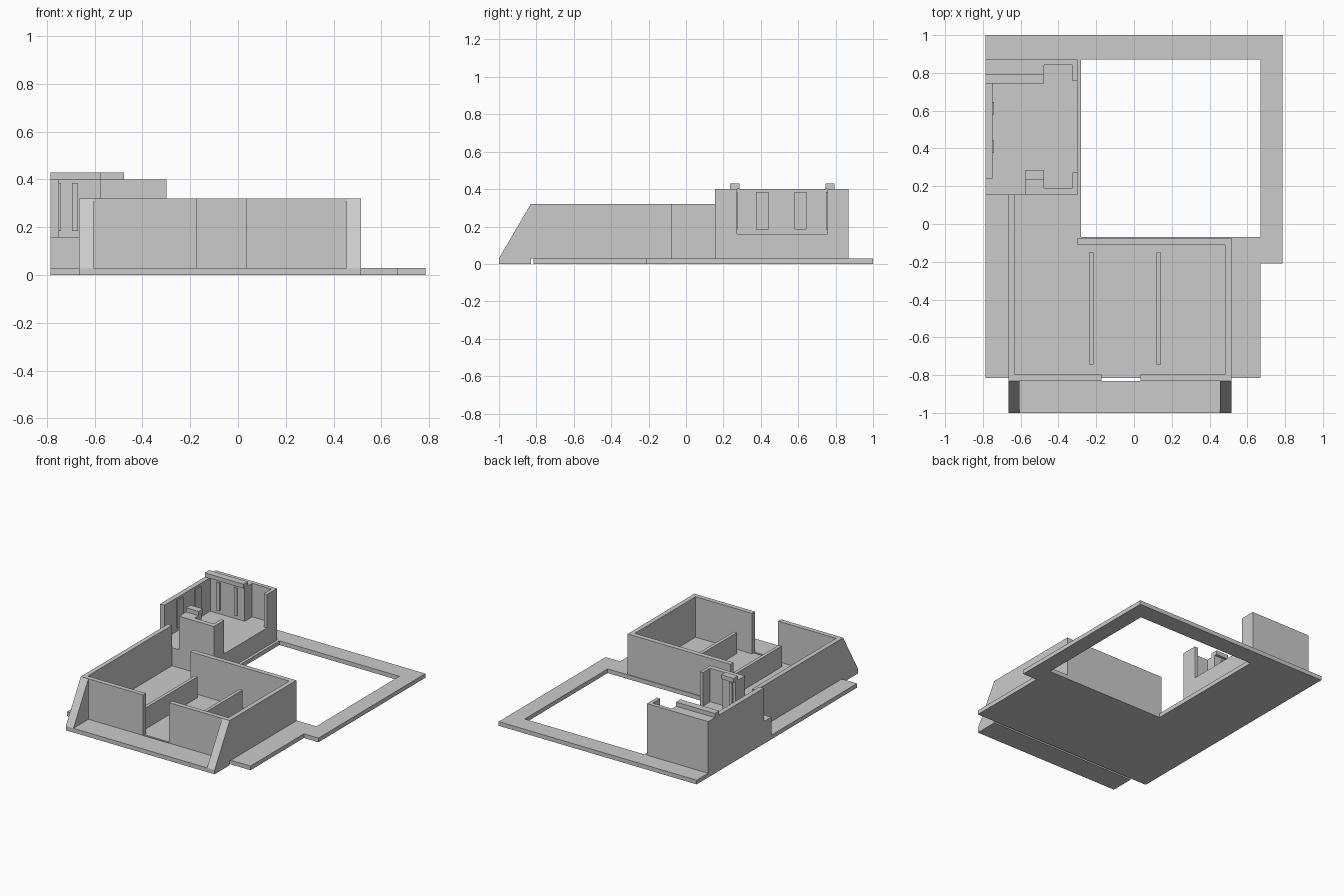
import bpy, bmesh

cube = bpy.data.objects.get("Cube")
if cube:
    bpy.data.objects.remove(cube, do_unlink=True)

grey = bpy.data.materials.new("plain grey")
grey.use_nodes = True
tint = (0.6, 0.6, 0.6, 1)
grey.diffuse_color = tint
grey.node_tree.nodes["Principled BSDF"].inputs["Base Color"].default_value = tint


def finish(name, bm):
    bmesh.ops.recalc_face_normals(bm, faces=bm.faces[:])
    mesh = bpy.data.meshes.new(name)
    bm.to_mesh(mesh)
    bm.free()
    mesh.materials.append(grey)
    obj = bpy.data.objects.new(name, mesh)
    bpy.context.collection.objects.link(obj)
    return obj


def extrude(bm, faces, vector):
    new = bmesh.ops.extrude_face_region(bm, geom=faces)["geom"]
    verts = [g for g in new if isinstance(g, bmesh.types.BMVert)]
    bmesh.ops.translate(bm, verts=verts, vec=vector)


def box(name, x, y, z):
    """Box from (min, max) pairs along each axis."""
    bm = bmesh.new()
    face = bm.faces.new([bm.verts.new((a, b, z[0])) for a, b in
                         ((x[0], y[0]), (x[1], y[0]), (x[1], y[1]), (x[0], y[1]))])
    extrude(bm, [face], (0, 0, z[1] - z[0]))
    return finish(name, bm)


SLAB, ROOM, PODIUM, WING, LEDGE = 0.03, 0.32, 0.16, 0.40, 0.43

# Base slab: a plan grid with the courtyard and the front left notch left out
xs = [-0.785, -0.28, 0.67, 0.785]
ys = [-0.815, -0.21, -0.07, 0.87, 1.0]
skipped = {(1, 2), (2, 0)}
bm = bmesh.new()
grid = [[bm.verts.new((x, y, 0)) for y in ys] for x in xs]
cells = [bm.faces.new((grid[i][j], grid[i + 1][j], grid[i + 1][j + 1], grid[i][j + 1]))
         for i in range(len(xs) - 1) for j in range(len(ys) - 1)
         if (i, j) not in skipped]
extrude(bm, cells, (0, 0, SLAB))
finish("base_slab", bm)

# Front step with a sloped cheek at each end
west, east = -0.665, 0.515
box("front_step", (west, east), (-1.0, -0.83), (0, SLAB))
for name, x in (("right_cheek", west), ("left_cheek", east - 0.06)):
    bm = bmesh.new()
    face = bm.faces.new([bm.verts.new((x, y, z)) for y, z in
                         ((-1.0, SLAB), (-0.83, SLAB), (-0.83, ROOM))])
    extrude(bm, [face], (0.06, 0, 0))
    finish(name, bm)

# Main room walls, with a doorway in the front
t = 0.033
room_z = (SLAB, ROOM)
box("room_right_wall", (west, west + t), (-0.83, 0.155), room_z)
box("room_left_wall", (east - t, east), (-0.83, -0.075), room_z)
box("room_back_wall", (-0.3, east - t), (-0.11, -0.075), room_z)
box("room_front_wall_right", (west + t, -0.172), (-0.83, -0.797), room_z)
box("room_front_wall_left", (0.035, east - t), (-0.83, -0.797), room_z)

# Low partitions
for name, x in (("right_partition", -0.227), ("left_partition", 0.13)):
    box(name, (x - 0.012, x + 0.012), (-0.745, -0.15), (SLAB, 0.18))

# Raised wing at the back
wing_z = (PODIUM, WING)
box("wing_podium", (-0.785, -0.3), (0.155, 0.87), (SLAB, PODIUM))
box("wing_right_wall", (-0.785, -0.75), (0.24, 0.757), wing_z)
box("wing_back_pier", (-0.785, -0.477), (0.757, 0.87), wing_z)
box("wing_back_wall", (-0.477, -0.3), (0.842, 0.87), wing_z)
box("wing_back_return", (-0.325, -0.3), (0.757, 0.842), wing_z)
box("wing_front_pier", (-0.577, -0.477), (0.155, 0.266), wing_z)
box("wing_front_wall", (-0.477, -0.3), (0.155, 0.19), wing_z)
box("wing_front_return", (-0.325, -0.3), (0.19, 0.272), wing_z)

# Raised ledges on the piers
box("back_ledge", (-0.785, -0.477), (0.745, 0.795), (WING, LEDGE))
box("front_ledge", (-0.577, -0.477), (0.235, 0.285), (WING, LEDGE))

# Thin upright strips inside the wing
strip_z = (0.185, 0.385)
for i, x in enumerate((-0.682, -0.545)):
    box(f"back_strip_{i + 1}", (x - 0.012, x + 0.012), (0.748, 0.757), strip_z)
box("front_strip", (-0.557, -0.533), (0.266, 0.275), strip_z)
for i, y in enumerate((0.408, 0.612)):
    box(f"right_strip_{i + 1}", (-0.75, -0.741), (y - 0.033, y + 0.033), strip_z)
